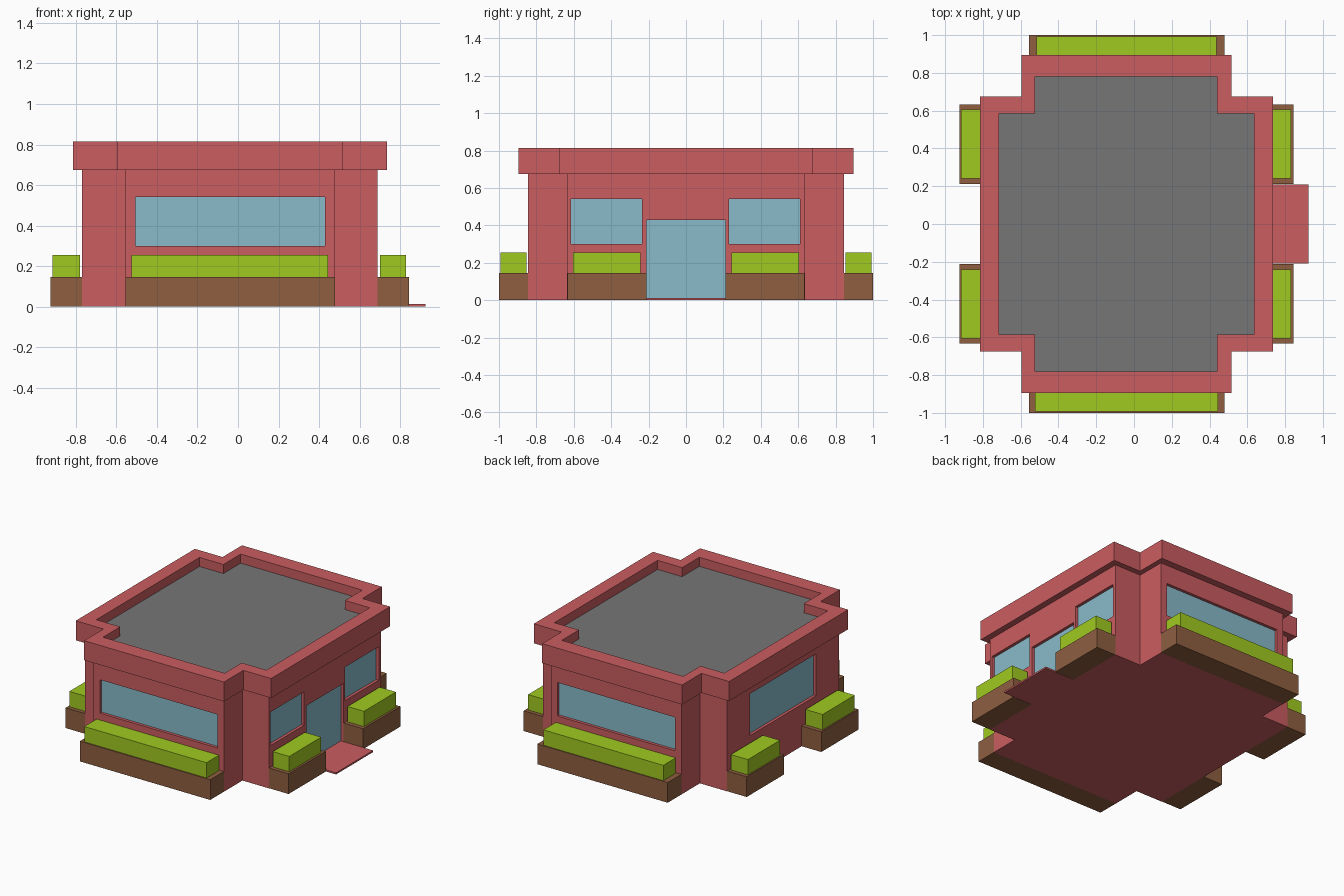
import bpy, bmesh

if "Cube" in bpy.data.objects:
    bpy.data.objects.remove(bpy.data.objects["Cube"])

def material(name, rgb):
    lin = [(c / 255 / 12.92) if c < 10 else ((c / 255 + 0.055) / 1.055) ** 2.4 for c in rgb]
    m = bpy.data.materials.new(name)
    m.diffuse_color = (*lin, 1)
    m.use_nodes = True
    m.node_tree.nodes["Principled BSDF"].inputs["Base Color"].default_value = m.diffuse_color
    return m

RED = material("red wall", (202, 93, 96))
GREY = material("grey roof", (118, 118, 118))
GLASS = material("blue glass", (136, 186, 202))
BROWN = material("brown planter", (142, 94, 64))
GREEN = material("green hedge", (160, 202, 32))

def add_object(name, bm, *mats):
    bmesh.ops.recalc_face_normals(bm, faces=bm.faces[:])
    me = bpy.data.meshes.new(name)
    bm.to_mesh(me)
    bm.free()
    for m in mats:
        me.materials.append(m)
    ob = bpy.data.objects.new(name, me)
    bpy.context.collection.objects.link(ob)
    return ob

def box(name, x, y, z, mat):
    bm = bmesh.new()
    bmesh.ops.create_cube(bm, size=1)
    for v in bm.verts:
        v.co = [lo + (hi - lo) * (c + 0.5) for c, (lo, hi) in zip(v.co, (x, y, z))]
    return add_object(name, bm, mat)

# Plus-shaped outline: long arms in x (a..d by +-p), long arms in y (b..c by +-q)
def outline(a, b, c, d, p, q):
    return [(a, -p), (b, -p), (b, -q), (c, -q), (c, -p), (d, -p),
            (d, p), (c, p), (c, q), (b, q), (b, p), (a, p)]

wall = outline(-0.77, -0.555, 0.48, 0.69, 0.635, 0.845)
outer = outline(-0.815, -0.595, 0.515, 0.735, 0.675, 0.895)
inner = outline(-0.715, -0.525, 0.44, 0.635, 0.585, 0.78)

# Walls, overhanging parapet and sunken roof as one stacked profile
bm = bmesh.new()
stack = [(wall, 0), (wall, 0.675), (outer, 0.675), (outer, 0.815), (inner, 0.815), (inner, 0.75)]
loops = [[bm.verts.new((x, y, z)) for x, y in pts] for pts, z in stack]
for lo, hi in zip(loops, loops[1:]):
    for i in range(12):
        j = (i + 1) % 12
        bm.faces.new((lo[i], lo[j], hi[j], hi[i]))
bm.faces.new(loops[0])
bm.faces.new(loops[-1]).material_index = 1
building = add_object("building_shell", bm, RED, GREY)

# Recessed glass: name, side axis, wall position, outward sign, span, heights
D = 0.025
openings = [
    ("front_window", "y", -0.845, -1, (-0.505, 0.43), (0.30, 0.54)),
    ("back_window", "y", 0.845, 1, (-0.505, 0.43), (0.30, 0.54)),
    ("left_window", "x", -0.77, -1, (-0.375, 0.375), (0.30, 0.60)),
    ("right_window_a", "x", 0.69, 1, (-0.615, -0.235), (0.30, 0.54)),
    ("right_window_b", "x", 0.69, 1, (0.23, 0.61), (0.30, 0.54)),
    ("door", "x", 0.69, 1, (-0.21, 0.21), (0.012, 0.43)),
]
for name, axis, pos, s, span, z in openings:
    cut = tuple(sorted((pos - s * D, pos + s * 0.02)))
    pane = tuple(sorted((pos - s * (D + 0.002), pos - s * (D - 0.004))))
    def args(depth):
        return (depth, span, z) if axis == "x" else (span, depth, z)
    cutter = box(name + "_cutter", *args(cut), RED)
    cutter.hide_render = True
    cutter.hide_set(True)
    mod = building.modifiers.new(name, "BOOLEAN")
    mod.operation = "DIFFERENCE"
    mod.solver = "EXACT"
    mod.object = cutter
    box(name + "_glass", *args(pane), GLASS)

# Door step
box("door_step", (0.69, 0.925), (-0.21, 0.21), (0, 0.012), RED)

# Planters with hedges
def planter(name, px, py, hx, hy):
    box(name + "_planter", px, py, (0, 0.145), BROWN)
    box(name + "_hedge", hx, hy, (0.14, 0.255), GREEN)

planter("front", (-0.555, 0.48), (-1, -0.845), (-0.525, 0.445), (-0.992, -0.852))
planter("back", (-0.555, 0.48), (0.845, 1), (-0.515, 0.437), (0.852, 0.993))
for side, s in (("near", -1), ("far", 1)):
    py = tuple(sorted((s * 0.212, s * 0.633)))
    hy = tuple(sorted((s * 0.242, s * 0.605)))
    planter("right_" + side, (0.69, 0.845), py, (0.70, 0.83), hy)
    planter("left_" + side, (-0.925, -0.77), py, (-0.915, -0.78), hy)
